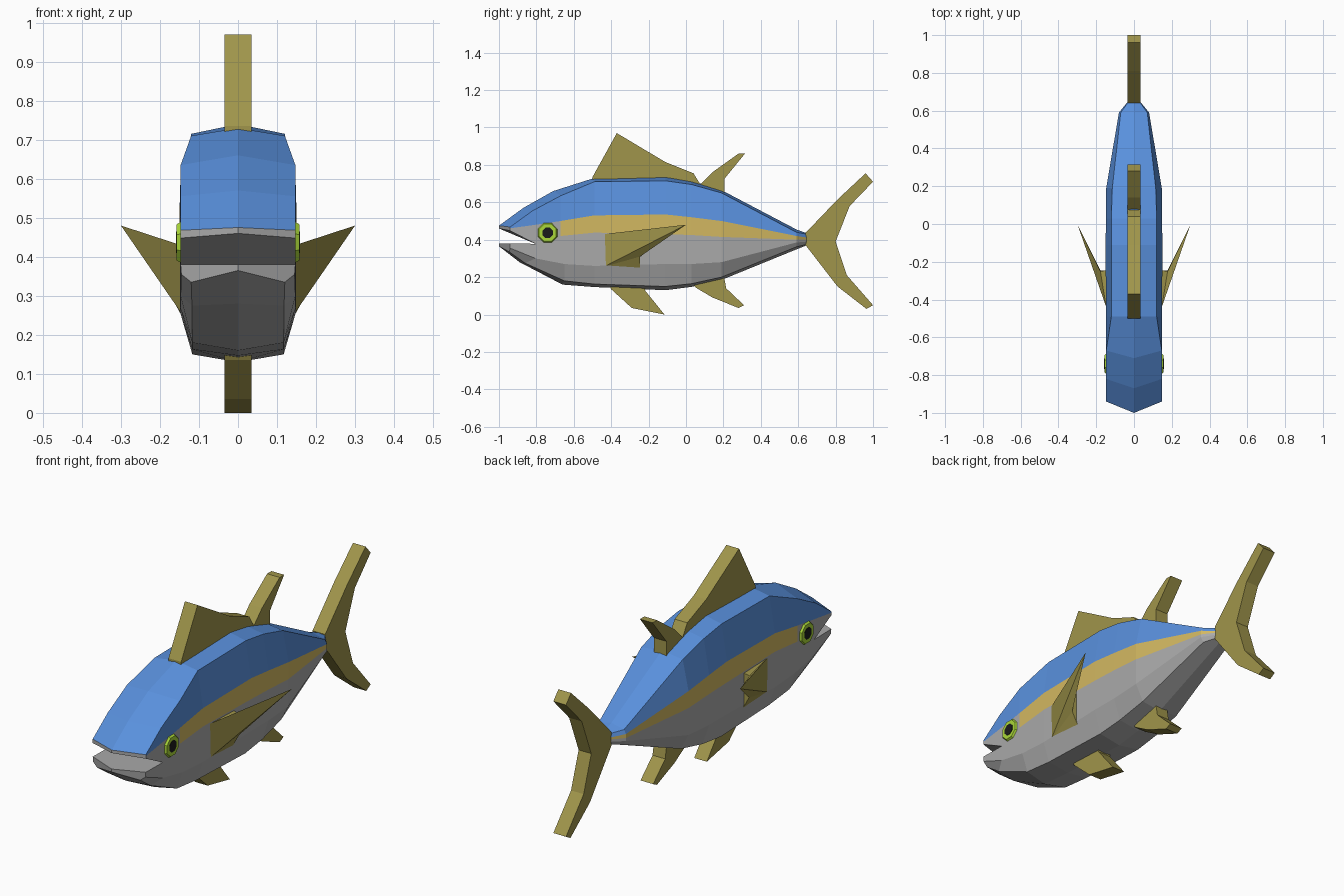
import bpy, bmesh, math
from mathutils import Matrix, Vector


def material(name, rgb):
    m = bpy.data.materials.new(name)
    m.diffuse_color = (*rgb, 1)
    return m


BLUE = material("blue", (0.10, 0.28, 0.72))
YELLOW = material("yellow", (0.65, 0.48, 0.12))
GREY = material("grey", (0.40, 0.40, 0.40))
OLIVE = material("olive", (0.35, 0.30, 0.07))
GREEN = material("green", (0.40, 0.68, 0.04))
BLACK = material("black", (0.01, 0.01, 0.01))


def finish(name, bm, mats):
    bmesh.ops.remove_doubles(bm, verts=bm.verts, dist=1e-4)
    bmesh.ops.recalc_face_normals(bm, faces=bm.faces)
    me = bpy.data.meshes.new(name)
    bm.to_mesh(me)
    bm.free()
    for m in mats:
        me.materials.append(m)
    ob = bpy.data.objects.new(name, me)
    bpy.context.collection.objects.link(ob)
    return ob


def add_face(bm, pts, mat=0, sides=(1, -1)):
    for s in sides:
        f = bm.faces.new([bm.verts.new((s * p[0], p[1], p[2])) for p in pts])
        f.material_index = mat


def strip(bm, a, b, mats):
    for i, m in enumerate(mats):
        add_face(bm, [a[i], a[i + 1], b[i + 1], b[i]], m)


def ring(y, half, zs, xs=None):
    # half section: top, shoulder, stripe top, stripe bottom, low side, chamfer, belly
    sx, cx = xs or (half, half)
    x = [0, sx, half, half, half, cx, 0]
    return [(x[i], y, zs[i]) for i in range(7)]


# Body: half sections lofted from mouth corner to tail root
mouth = [(0, -0.87, 0.57), (0.147, -0.82, 0.555), (0.147, -0.805, 0.48), (0.147, -0.805, 0.378),
         (0.147, -0.805, 0.30), (0.118, -0.86, 0.275), (0, -0.89, 0.28)]
cheek = [(0, -0.71, 0.66), (0.147, -0.67, 0.635), (0.148, -0.67, 0.50), (0.148, -0.67, 0.42),
         (0.148, -0.65, 0.27), (0.117, -0.65, 0.18), (0, -0.66, 0.16)]
rings = [
    mouth, cheek,
    ring(-0.49, 0.149, (0.73, 0.71, 0.53, 0.438, 0.26, 0.163, 0.147), (0.12, 0.117)),
    ring(-0.11, 0.150, (0.74, 0.715, 0.535, 0.43, 0.27, 0.15, 0.13), (0.12, 0.117)),
    ring(0.03, 0.149, (0.715, 0.695, 0.52, 0.425, 0.27, 0.165, 0.148), (0.12, 0.113)),
    ring(0.19, 0.147, (0.665, 0.65, 0.50, 0.415, 0.28, 0.2, 0.185), (0.115, 0.105)),
    ring(0.59, 0.08, (0.455, 0.44, 0.42, 0.40, 0.385, 0.362, 0.348), (0.07, 0.065)),
    ring(0.645, 0.035, (0.435, 0.43, 0.412, 0.402, 0.39, 0.375, 0.37), (0.03, 0.03)),
]
body = bmesh.new()
for k in range(len(rings) - 1):
    strip(body, rings[k], rings[k + 1], (0, 0, 2 if k == 0 else 1, 2, 2, 2))
add_face(body, rings[-1], 2)

# Jaws: front sections joined to the mouth corner, leaving a wedge open
hinge = (0, -0.805, 0.378)
upper = [(0, -1, 0.475), (0.147, -0.94, 0.468), (0.147, -0.94, 0.461), (0.147, -0.94, 0.448), (0, -1, 0.46)]
lower = [(0, -1, 0.38), (0.147, -0.94, 0.38), (0.145, -0.94, 0.355), (0.12, -0.945, 0.335), (0, -1, 0.365)]
strip(body, upper, mouth[:4] + [hinge], (0, 0, 2, 2))
strip(body, lower, [hinge] + mouth[3:], (2, 2, 2, 2))
add_face(body, upper, 2)
add_face(body, lower, 2)
finish("body", body, (BLUE, YELLOW, GREY))


# Flat fins: side profiles (y, z) given thickness
def plate_fin(name, profile, t=0.035):
    bm = bmesh.new()
    f = bm.faces.new([bm.verts.new((-t, y, z)) for y, z in profile])
    r = bmesh.ops.extrude_face_region(bm, geom=[f])
    bmesh.ops.translate(bm, vec=(2 * t, 0, 0),
                        verts=[v for v in r["geom"] if isinstance(v, bmesh.types.BMVert)])
    finish(name, bm, (OLIVE,))


plate_fin("tail_fin", [(0.64, 0.437), (0.81, 0.615), (0.96, 0.755), (1, 0.71), (0.875, 0.58), (0.80, 0.39),
                       (0.86, 0.21), (1, 0.05), (0.965, 0.03), (0.81, 0.15), (0.64, 0.37)])
plate_fin("front_dorsal_fin", [(-0.5, 0.70), (-0.5, 0.735), (-0.37, 0.97), (-0.11, 0.815),
                               (0.04, 0.755), (0.08, 0.69), (0.08, 0.65), (-0.11, 0.69)])
plate_fin("rear_dorsal_fin", [(0.05, 0.66), (0.08, 0.70), (0.14, 0.76), (0.28, 0.86), (0.315, 0.86),
                              (0.205, 0.725), (0.205, 0.63)])
plate_fin("anal_fin", [(0.03, 0.18), (0.05, 0.145), (0.14, 0.092), (0.28, 0.035), (0.31, 0.05),
                       (0.215, 0.14), (0.2, 0.22)])
plate_fin("pelvic_fin", [(-0.42, 0.17), (-0.40, 0.135), (-0.29, 0.035), (-0.115, 0.0), (-0.22, 0.13), (-0.22, 0.17)])

for s, side in ((1, "left"), (-1, "right")):
    # Pectoral fin: wedge root sweeping out to a point
    A, B, C, G = (0.147, -0.44, 0.43), (0.145, -0.44, 0.255), (0.145, -0.245, 0.25), (0.147, -0.245, 0.425)
    D, E, T = (0.178, -0.245, 0.31), (0.178, -0.25, 0.417), (0.30, 0, 0.48)
    bm = bmesh.new()
    for pts in ((A, B, T), (B, C, D), (B, D, T), (C, G, E, D), (D, E, T), (A, T, E), (A, E, G), (A, G, C, B)):
        add_face(bm, pts, 0, (s,))
    finish(side + "_pectoral_fin", bm, (OLIVE,))

    # Eye: low octagonal disc with a dark pupil
    for part, r1, r2, depth, x, mat in (("eye", 0.063, 0.05, 0.02, 0.147, GREEN),
                                        ("pupil", 0.03, 0.03, 0.01, 0.1535, BLACK)):
        bm = bmesh.new()
        m = (Matrix.Translation(Vector((s * x, -0.74, 0.437))) @ Matrix.Rotation(s * math.pi / 2, 4, "Y")
             @ Matrix.Rotation(math.pi / 8, 4, "Z"))
        bmesh.ops.create_cone(bm, cap_ends=True, segments=8, radius1=r1, radius2=r2, depth=depth, matrix=m)
        finish(side + "_" + part, bm, (mat,))
